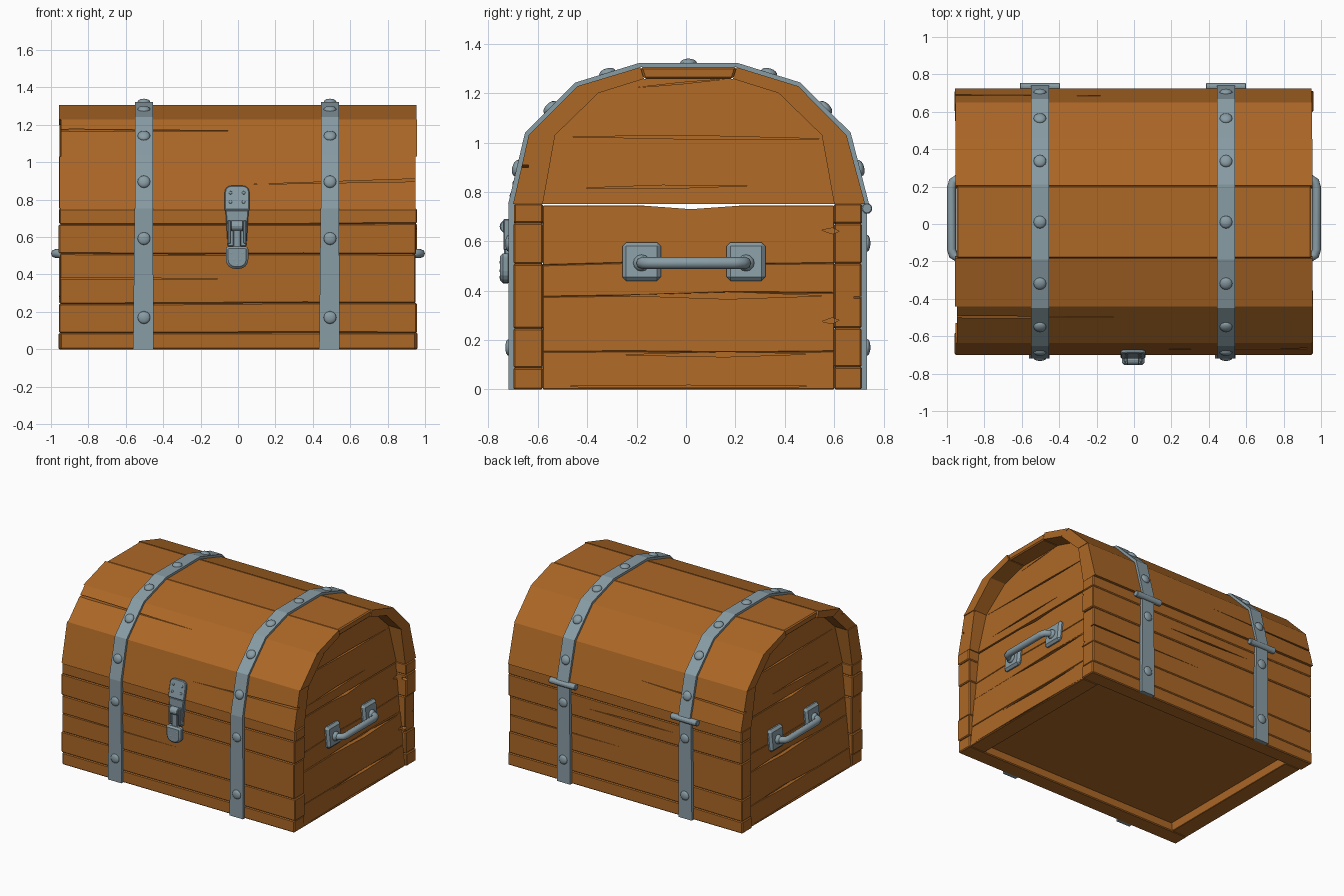
import bpy, bmesh, math, random
from mathutils import Vector, Matrix

if "Cube" in bpy.data.objects:
    bpy.data.objects.remove(bpy.data.objects["Cube"])

random.seed(4)


def material(name, col):
    m = bpy.data.materials.new(name)
    m.diffuse_color = (*col, 1)
    m.use_nodes = True
    m.node_tree.nodes["Principled BSDF"].inputs["Base Color"].default_value = m.diffuse_color
    return m


WOOD = material("warm wood", (0.415, 0.137, 0.019))
METAL = material("grey steel", (0.25, 0.335, 0.375))


def finish(name, bm, mat, bevel=0, smooth=False):
    bmesh.ops.recalc_face_normals(bm, faces=bm.faces)
    me = bpy.data.meshes.new(name)
    bm.to_mesh(me)
    bm.free()
    me.materials.append(mat)
    for p in me.polygons:
        p.use_smooth = smooth
    o = bpy.data.objects.new(name, me)
    bpy.context.collection.objects.link(o)
    if bevel:
        b = o.modifiers.new("bevel", 'BEVEL')
        b.width, b.segments, b.limit_method = bevel, 1, 'ANGLE'
    return o


def add_prism(bm, pts, axis, a, b):
    # axis 'x': points are (y, z); axis 'y': points are (x, z)
    def put(p, t):
        return (t, p[0], p[1]) if axis == 'x' else (p[0], t, p[1])
    va = [bm.verts.new(put(p, a)) for p in pts]
    vb = [bm.verts.new(put(p, b)) for p in pts]
    bm.faces.new(va)
    bm.faces.new(vb[::-1])
    for i in range(len(pts)):
        j = (i + 1) % len(pts)
        bm.faces.new((va[i], vb[i], vb[j], va[j]))


def prism(name, pts, axis, a, b, mat, bevel=0):
    bm = bmesh.new()
    add_prism(bm, pts, axis, a, b)
    return finish(name, bm, mat, bevel)


def box(u0, u1, z0, z1):
    return [(u0, z0), (u1, z0), (u1, z1), (u0, z1)]


def rounded(u0, u1, z0, z1, rb, rt):
    # rectangle with rounded bottom (rb) and top (rt) corners
    out = []
    for cx, cz, r, a0 in ((u1 - rb, z0 + rb, rb, -90), (u1 - rt, z1 - rt, rt, 0),
                          (u0 + rt, z1 - rt, rt, 90), (u0 + rb, z0 + rb, rb, 180)):
        for k in range(5):
            t = math.radians(a0 + k * 22.5)
            out.append((cx + r * math.cos(t), cz + r * math.sin(t)))
    return out


def dome(name, pos, normal, r, h, mat=METAL):
    bm = bmesh.new()
    bmesh.ops.create_uvsphere(bm, u_segments=12, v_segments=8, radius=1)
    rot = Vector((0, 0, 1)).rotation_difference(Vector(normal)).to_matrix().to_4x4()
    bmesh.ops.transform(bm, verts=bm.verts,
                        matrix=Matrix.Translation(pos) @ rot @ Matrix.Diagonal((r, r, h, 1)))
    return finish(name, bm, mat, smooth=True)


def rod(name, centre, r, length, segs=12):
    bm = bmesh.new()
    bmesh.ops.create_cone(bm, cap_ends=True, segments=segs, radius1=r, radius2=r, depth=length,
                          matrix=Matrix.Translation(centre) @ Matrix.Rotation(math.pi / 2, 4, 'Y'))
    return finish(name, bm, METAL, 0.004)


# Stacked planks sharing slightly wavy seams
def plank_wall(name, us, seams, axis, a, b, wob, ragged, outer, bevel):
    rows = [[z + (random.uniform(-wob, wob) if 0 < i < len(seams) - 1 else 0) for _ in us]
            for i, z in enumerate(seams)]
    made = []
    for i in range(len(seams) - 1):
        e0, e1 = (random.uniform(0, ragged) for _ in range(2))
        uu = [us[0] + e0] + list(us[1:-1]) + [us[-1] - e1]
        pts = list(zip(uu, rows[i])) + list(zip(uu, rows[i + 1]))[::-1]
        made.append(prism(f"{name}_{i + 1}", pts, axis, a, b + outer * random.uniform(-0.005, 0),
                          WOOD, bevel))
    return made


US = [-0.96, -0.3, 0.35, 0.96]
SEAMS = [0, 0.09, 0.245, 0.51, 0.67, 0.752]
wood = plank_wall("front_plank", US, SEAMS, 'y', -0.58, -0.70, 0.004, 0.012, -1, 0.006)
wood += plank_wall("back_plank", US, SEAMS, 'y', 0.60, 0.714, 0.004, 0.012, 1, 0.006)

# Lid arch: outer and inner outlines in (y, z)
OUT = [(-0.70, 0.752), (-0.637, 1.03), (-0.44, 1.228), (-0.185, 1.305),
       (0.205, 1.305), (0.455, 1.228), (0.65, 1.03), (0.725, 0.752)]
INN = [(-0.58, 0.752), (-0.53, 1.03), (-0.355, 1.2), (-0.17, 1.258),
       (0.19, 1.258), (0.375, 1.2), (0.55, 1.03), (0.60, 0.752)]
for i in range(7):
    e = [0.957 - random.uniform(0, 0.012) for _ in range(2)]
    wood.append(prism(f"lid_plank_{i + 1}", [OUT[i], OUT[i + 1], INN[i + 1], INN[i]], 'x',
                      -e[0], e[1], WOOD, 0.008 if i == 3 else 0))

# End walls of the body and lid (leaning inwards towards the top), and the raised floor
END, LEAN = 0.95, 0.1
ends = []
for s, side in ((1, "right"), (-1, "left")):
    ends += plank_wall(side + "_end_plank", [-0.58, -0.2, 0.2, 0.6], [0, 0.145, 0.385, 0.505, 0.745],
                       'x', s * 0.82, s * END, 0.01, 0, s, 0.003)
    ends.append(prism(side + "_lid_end", INN, 'x', s * 0.82, s * END, WOOD))
wood += ends
prism("floor", box(-0.60, 0.62, 0.06, 0.09), 'x', -0.85, 0.85, WOOD)

# Splits in the wood: thin diamond cutters
cut = bmesh.new()


def crack(axis, u0, z0, u1, z1, at, w, bend=0.5):
    mu, mz = u0 + (u1 - u0) * bend, z0 + (z1 - z0) * bend
    add_prism(cut, [(u0, z0), (mu, mz - w), (u1, z1), (mu, mz + w)], axis, at - 0.03, at + 0.03)


crack('y', -1.1, 0.377, 0.0, 0.378, -0.70, 0.005, 0.2)
crack('y', -1.1, 1.172, 0.0, 1.168, -0.50, 0.006, 0.2)
crack('y', 0.07, 0.882, 1.1, 0.908, -0.668, 0.007, 0.8)
crack('y', 0.0, 0.377, 1.1, 0.372, 0.71, 0.005, 0.8)
crack('y', -0.4, 0.60, 0.3, 0.59, 0.71, 0.006)
crack('y', -1.1, 0.88, -0.1, 0.90, 0.69, 0.007, 0.2)
for s in (1, -1):
    crack('x', -0.27, 0.381, 0.56, 0.379, s * END, 0.014, 0.53)
    crack('x', -0.26, 0.14, 0.5, 0.143, s * END, 0.01, 0.55)
    crack('x', -0.57, 0.012, 0.59, 0.012, s * END, 0.005)
    crack('x', -0.44, 0.815, 0.25, 0.825, s * END, 0.007)
    crack('x', -0.54, 1.025, 0.55, 1.015, s * END, 0.007, 0.6)
    crack('x', -0.21, 1.222, 0.17, 1.258, s * END, 0.003)
    crack('x', 0.55, 0.645, 0.62, 0.64, s * END, 0.012, 0.6)
    crack('x', 0.55, 0.275, 0.62, 0.28, s * END, 0.012, 0.6)
    add_prism(cut, [(-0.25, 0.75), (0.02, 0.73), (0.3, 0.75)], 'x', s * 0.8, s * 0.97)
cutter = finish("split_cutter", cut, WOOD)
cutter.hide_render = True
for o in wood:
    m = o.modifiers.new("splits", 'BOOLEAN')
    m.operation, m.object, m.solver = 'DIFFERENCE', cutter, 'EXACT'
dg = bpy.context.evaluated_depsgraph_get()
dg.update()
for o in wood:
    me = bpy.data.meshes.new_from_object(o.evaluated_get(dg))
    o.modifiers.clear()
    o.data = me
bpy.data.objects.remove(cutter)
for o in ends:
    for v in o.data.vertices:
        v.co.x -= math.copysign(LEAN * v.co.z, v.co.x)

# Metal straps with studs and rear hinges
ARC = [(-0.72, 0.752), (-0.652, 1.04), (-0.448, 1.243), (-0.19, 1.322),
       (0.21, 1.322), (0.463, 1.243), (0.667, 1.04), (0.741, 0.752)]
for x, side in ((-0.503, "left"), (0.492, "right")):
    prism(side + "_lid_strap", ARC + OUT[::-1], 'x', x - 0.048, x + 0.048, METAL)
    foot = [(x - 0.058, 0), (x + 0.052, 0), (x + 0.048, 0.752), (x - 0.05, 0.752)]
    prism(side + "_front_strap", foot, 'y', -0.69, -0.718, METAL)
    prism(side + "_back_strap", foot, 'y', 0.70, 0.733, METAL)
    for z in (0.17, 0.592):
        dome(side + "_front_stud", (x, -0.718, z), (0, -1, 0), 0.034, 0.014)
        dome(side + "_back_stud", (x, 0.733, z), (0, 1, 0), 0.034, 0.014)
    for (y0, z0), (y1, z1) in zip(ARC, ARC[1:]):
        dome(side + "_lid_stud", (x, (y0 + y1) / 2, (z0 + z1) / 2), (0, z0 - z1, y1 - y0), 0.034, 0.018)
    rod(side + "_hinge", (x, 0.733, 0.733), 0.022, 0.215)

# Lock: hinged upper plate lying on the sloped lid, lever, loop and tongue
LX = -0.005
tilt = -math.atan2(0.063, 0.278)
upper = [prism("hasp_plate", rounded(LX - 0.066, LX + 0.066, -0.01, 0.125, 0.005, 0.035), 'y', 0.01, -0.018,
               METAL, 0.006)]
for dx in (-0.035, 0.035):
    for z in (0.035, 0.085):
        upper.append(dome("hasp_rivet", (LX + dx, -0.018, z), (0, -1, 0), 0.009, 0.004))
for o in upper:
    o.location, o.rotation_euler = (0, -0.70, 0.75), (tilt, 0, 0)
prism("lock_base", [(LX - 0.062, 0.745), (LX - 0.05, 0.55), (LX + 0.05, 0.55), (LX + 0.062, 0.745)],
      'y', -0.69, -0.718, METAL, 0.005)
for s in (-1, 1):
    prism("lock_cheek", box(LX + s * 0.042 - 0.008, LX + s * 0.042 + 0.008, 0.565, 0.69),
          'y', -0.71, -0.74, METAL, 0.004)
rod("lock_knuckle", (LX, -0.727, 0.66), 0.028, 0.066)
prism("lock_lever", box(LX - 0.022, LX + 0.022, 0.54, 0.65), 'y', -0.71, -0.737, METAL, 0.005)
prism("lock_tongue", rounded(LX - 0.06, LX + 0.06, 0.43, 0.55, 0.05, 0.015), 'y', -0.708, -0.754, METAL, 0.012)
for dx, z in ((-0.03, 0.515), (0.03, 0.515), (0, 0.455), (-0.018, 0.48), (0.018, 0.48)):
    dome("tongue_rivet", (LX + dx, -0.753, z), (0, -1, 0), 0.007, 0.002)

# Side handles: square mounts leaning with the wall, end knobs and a bent bar
for s, side in ((1, "right"), (-1, "left")):
    for y in (-0.18, 0.243):
        mount = prism(side + "_handle_mount", box(y - 0.078, y + 0.078, 0.44, 0.596), 'x', s * 0.88, s * 0.922,
                      METAL, 0.016)
        for v in mount.data.vertices:
            v.co.x -= s * LEAN * (v.co.z - 0.518)
        dome(side + "_handle_knob", (s * 0.924, y, 0.512), (s, 0, 0), 0.034, 0.025)
    cu = bpy.data.curves.new(side + "_handle_bar", 'CURVE')
    cu.dimensions, cu.bevel_depth, cu.bevel_resolution, cu.use_fill_caps = '3D', 0.024, 2, True
    path = [(0.90, -0.18), (0.945, -0.178), (0.968, -0.165), (0.976, -0.135),
            (0.976, 0.195), (0.968, 0.225), (0.945, 0.24), (0.90, 0.243)]
    sp = cu.splines.new('POLY')
    sp.points.add(len(path) - 1)
    for p, (x, y) in zip(sp.points, path):
        p.co = (s * x, y, 0.512, 1)
    cu.materials.append(METAL)
    bpy.context.collection.objects.link(bpy.data.objects.new(side + "_handle_bar", cu))
